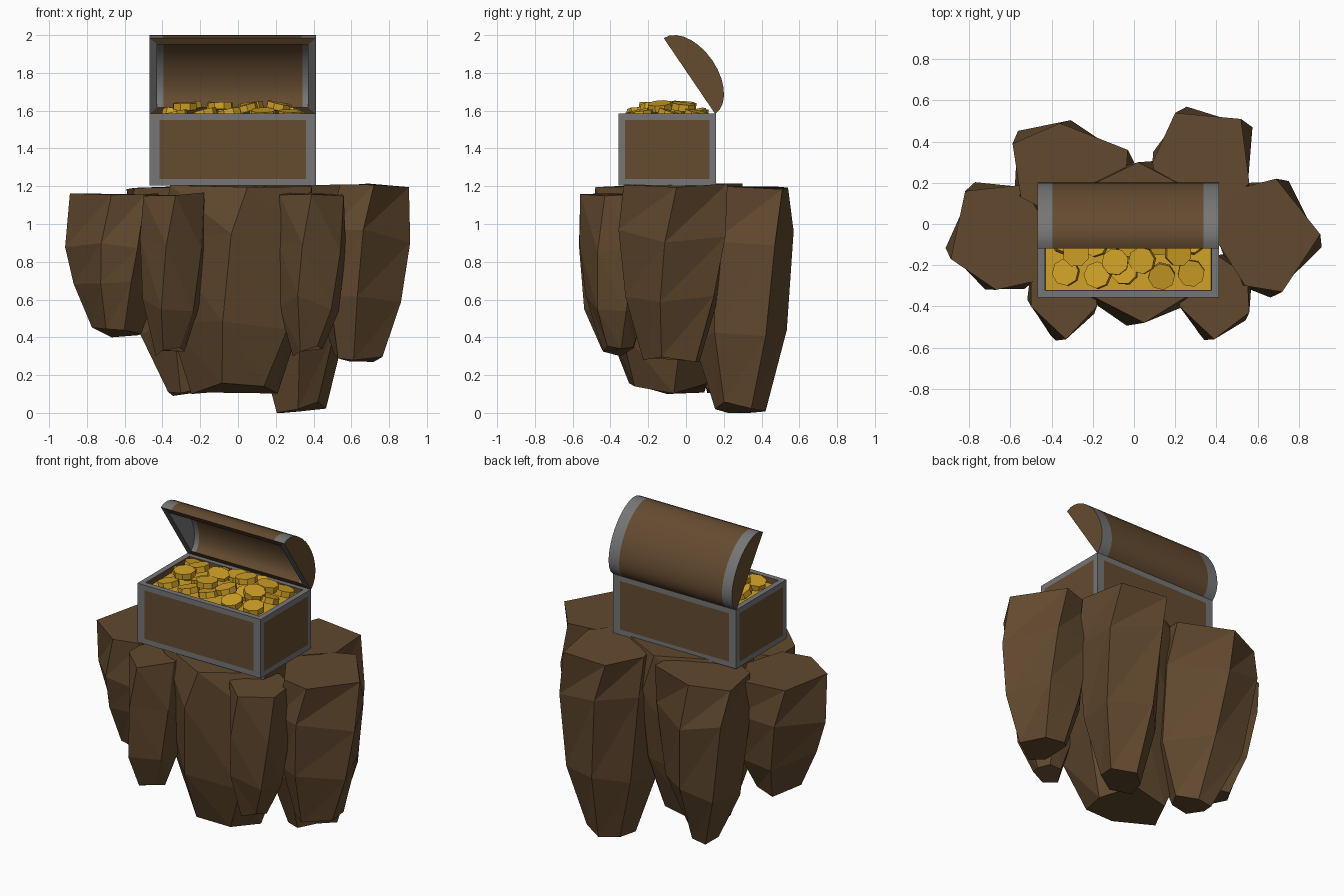
import bpy, bmesh, math, random
from mathutils import Matrix, Vector, Euler

if "Cube" in bpy.data.objects:
    bpy.data.objects.remove(bpy.data.objects["Cube"])

random.seed(4)

def material(name, col):
    m = bpy.data.materials.new(name)
    m.diffuse_color = (*col, 1)
    m.use_nodes = True
    m.node_tree.nodes["Principled BSDF"].inputs["Base Color"].default_value = m.diffuse_color
    return m

ROCK = material("rock brown", (0.122, 0.067, 0.028))
WOOD = material("wood brown", (0.128, 0.070, 0.030))
IRON = material("iron grey", (0.180, 0.180, 0.180))
GOLD = material("coin gold", (0.64, 0.36, 0.020))

def make_object(name, bm, mats):
    bmesh.ops.recalc_face_normals(bm, faces=bm.faces)
    me = bpy.data.meshes.new(name)
    bm.to_mesh(me)
    bm.free()
    for m in mats:
        me.materials.append(m)
    ob = bpy.data.objects.new(name, me)
    bpy.context.collection.objects.link(ob)
    return ob

# Faceted hanging rock: rings that twist clockwise below a top outline
def rock(name, outline, z_top, z_bot, foot, foot_scale):
    n = len(outline)
    top = [Vector(p) for p in outline]
    c = sum(top, Vector((0, 0))) / n
    foot = Vector(foot)
    h = z_top - z_bot
    # scale, shift towards foot, twist, height, height jitter
    rings = [(1.0, 0.0, 0, z_top, 0.012), (1.04, 0.0, 12, z_top - 0.27, 0.04),
             (0.88, 0.6, 18, z_bot + 0.33 * h, 0.05), (foot_scale, 1.0, 24, z_bot + 0.03, 0.03)]
    bm = bmesh.new()
    rows = []
    for s, t, twist, z, jit in rings:
        cc = c.lerp(foot, t)
        turn = Matrix.Rotation(-math.radians(twist), 2)
        rows.append([bm.verts.new((*(cc + turn @ (p - c) * s), z + random.uniform(-jit, jit))) for p in top])
    rows[-1][0].co.z = z_bot
    for a, b in zip(rows, rows[1:]):
        for i in range(n):
            j = (i + 1) % n
            bm.faces.new((a[i], a[j], b[j]))
            bm.faces.new((a[i], b[j], b[i]))
    bm.faces.new(rows[0])
    bm.faces.new(rows[-1])
    return make_object(name, bm, [ROCK])

rock("rock_left", [(-.82, .16), (-.54, .19), (-.42, -.02), (-.49, -.28), (-.67, -.32), (-.89, -.17)],
     1.165, 0.40, (-.63, -.08), 0.53)
rock("rock_right", [(.69, .22), (.905, -.05), (.72, -.33), (.54, -.30), (.38, -.05), (.46, .16)],
     1.205, 0.27, (.62, -.07), 0.54)
rock("rock_back_left", [(-.59, .39), (-.36, .49), (-.03, .36), (-.05, .10), (-.30, .0), (-.55, .13)],
     1.195, 0.09, (-.27, .20), 0.38)
rock("rock_back_right", [(.09, .30), (.20, .54), (.52, .51), (.56, .20), (.40, .02), (.13, .05)],
     1.195, 0.0, (.33, .28), 0.48)
rock("rock_front_left", [(-.50, -.40), (-.33, -.56), (-.18, -.40), (-.19, -.23), (-.35, -.15), (-.50, -.22)],
     1.16, 0.30, (-.36, -.35), 0.43)
rock("rock_front_right", [(.22, -.40), (.39, -.56), (.56, -.43), (.55, -.25), (.40, -.15), (.23, -.22)],
     1.16, 0.30, (.37, -.35), 0.43)
rock("rock_centre", [(-.36, -.27), (.05, -.48), (.39, -.27), (.36, .12), (.02, .30), (-.35, .12)],
     1.205, 0.10, (-.01, -.09), 0.56)

# Chest body: iron frame, wooden panels, recessed bed of gold
X0, X1, Y0, Y1, Z0, Z1 = -0.468, 0.412, -0.357, 0.158, 1.205, 1.585
bm = bmesh.new()
bmesh.ops.create_cube(bm, size=1)
for v in bm.verts:
    v.co = (X1 if v.co.x > 0 else X0, Y1 if v.co.y > 0 else Y0, Z1 if v.co.z > 0 else Z0)
bm.normal_update()
sides = [f for f in bm.faces if abs(f.normal.z) < 0.5]
rim = [f for f in bm.faces if f.normal.z > 0.5]
bmesh.ops.inset_individual(bm, faces=sides, thickness=0.034, use_even_offset=True)
for f in sides:
    f.material_index = 1
    if abs(f.normal.y) > 0.5:       # wider corner posts on front and back
        cx = f.calc_center_median().x
        for v in f.verts:
            v.co.x += 0.018 if v.co.x < cx else -0.018
bmesh.ops.inset_individual(bm, faces=rim, thickness=0.035, use_even_offset=True)
walls = bmesh.ops.inset_individual(bm, faces=rim, thickness=0.002, depth=-0.035, use_even_offset=True)
for f in walls["faces"]:
    f.material_index = 1
rim[0].material_index = 2
make_object("chest_body", bm, [IRON, WOOD, GOLD])

# Open lid: hollow half-ellipse shell with iron end bands
N = 14
hinge, tip = Vector((0.155, 1.582)), Vector((-0.118, 1.984))
mid, along = (hinge + tip) / 2, (tip - hinge).normalized()
out = Vector((along.y, -along.x))
half = (tip - hinge).length / 2

bm = bmesh.new()
def arcs(xs, a, b):
    rows = []
    for x in xs:
        row = []
        for k in range(N + 1):
            t = math.pi * k / N
            p = mid - along * a * math.cos(t) + out * b * math.sin(t)
            row.append(bm.verts.new((x, p.x, p.y)))
        rows.append(row)
    return rows

def face(verts, mi):
    bm.faces.new(verts).material_index = mi

outer = arcs((X0, -0.397, 0.337, X1), half, 0.147)
inner = arcs((-0.428, -0.395, 0.342, 0.370), half - 0.042, 0.118)
for i in range(3):
    band = 1 if i == 1 else 0
    for rows in (outer, inner):
        for k in range(N):
            face((rows[i][k], rows[i + 1][k], rows[i + 1][k + 1], rows[i][k + 1]), band)
    for k in (0, N):            # long rims
        face((outer[i][k], outer[i + 1][k], inner[i + 1][k], inner[i][k]), 1)
for i in (0, 3):
    face(outer[i], 1)           # wooden outer ends
    face(inner[i], 0)           # iron inner ends
    face((outer[i][0], outer[i][N], inner[i][N], inner[i][0]), 0)
lid = make_object("chest_lid", bm, [IRON, WOOD])
bpy.context.view_layer.objects.active = lid
lid.select_set(True)
bpy.ops.object.shade_smooth_by_angle(angle=math.radians(35))

# Heap of coins
bm = bmesh.new()
def coin(x, y, z, tilt):
    rot = Euler((random.uniform(-tilt, tilt), random.uniform(-tilt, tilt), random.uniform(0, 3))).to_matrix().to_4x4()
    bmesh.ops.create_cone(bm, cap_ends=True, segments=8, radius1=0.066, radius2=0.066, depth=0.036,
                          matrix=Matrix.Translation((x, y, z)) @ rot)

for i in range(5):              # lower layer
    for j in range(3):
        coin(-0.345 + i * 0.157 + random.uniform(-.015, .015), -0.24 + j * 0.145 + random.uniform(-.015, .015),
             1.575 + random.uniform(0, .012), 0.3)
for i in range(4):              # upper layer
    for j in range(2):
        coin(-0.27 + i * 0.16 + random.uniform(-.03, .03), -0.165 + j * 0.135 + random.uniform(-.03, .03),
             1.613 + random.uniform(0, .012), 0.2)
make_object("coins", bm, [GOLD])
